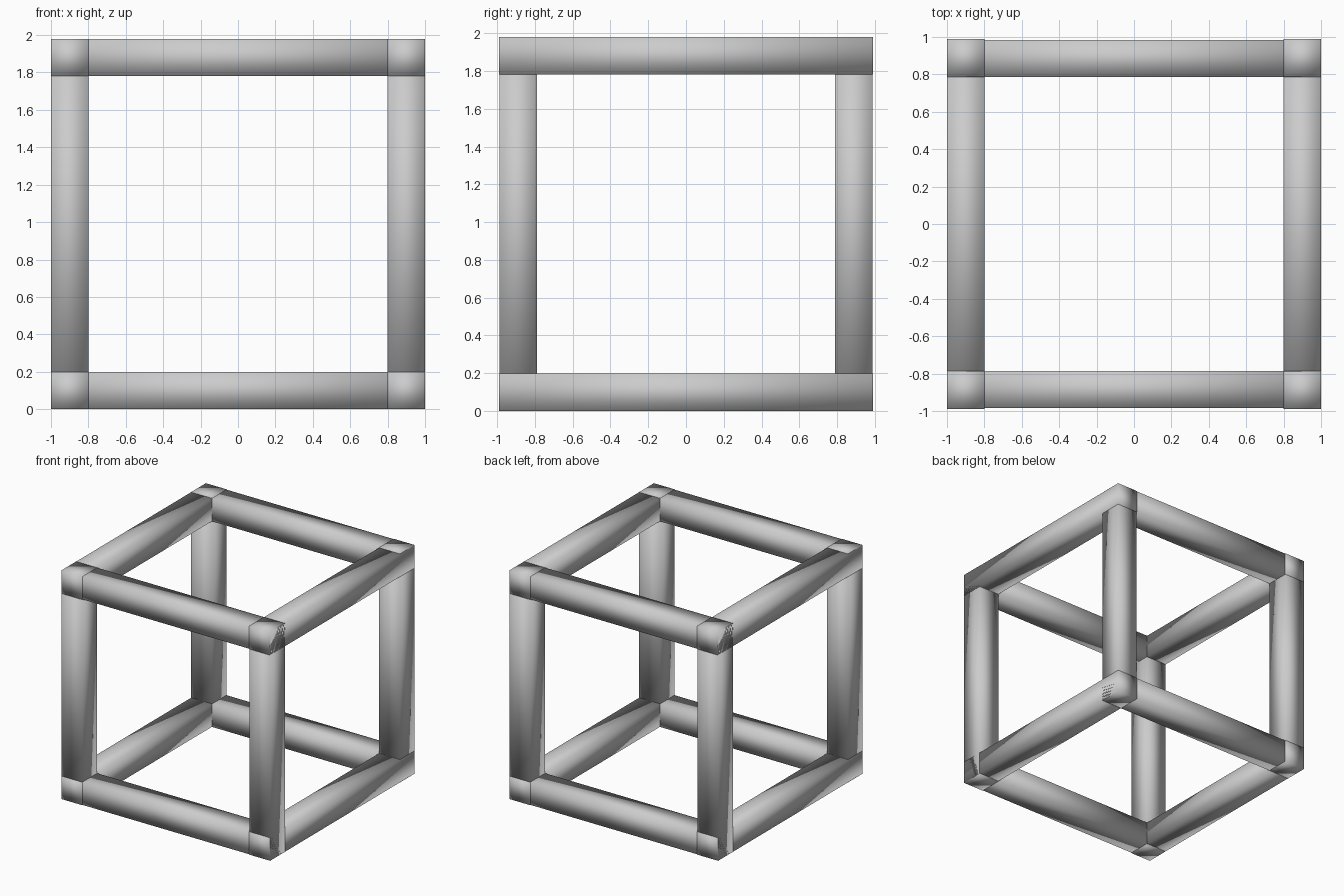
import bpy

if "Cube" in bpy.data.objects:
    bpy.data.objects.remove(bpy.data.objects["Cube"])

T = 0.2      # beam thickness
H = 1.98     # overall height and depth


def beam(name, centre, size):
    bpy.ops.mesh.primitive_cube_add(size=1, location=centre)
    ob = bpy.context.object
    ob.name = name
    ob.scale = size
    bpy.ops.object.transform_apply(location=False, rotation=False, scale=True)
    bpy.ops.object.shade_smooth()   # soft, tube-like shading on square beams
    return ob


levels = (("bottom", T / 2), ("top", H - T / 2))
sides = (("left", -0.9), ("right", 0.9))
depths = (("front", -1), ("back", 1))

# Crosswise beams, set a hair behind the corners
for dn, d in depths:
    for ln, z in levels:
        beam(f"{dn}_{ln}_beam", (0, d * 0.885, z), (1.998, T, T - 0.002))

# Front-to-back beams
for sn, x in sides:
    for ln, z in levels:
        beam(f"{sn}_{ln}_beam", (x, 0, z), (T, H, T - 0.002))

# Upright posts
for sn, x in sides:
    for dn, d in depths:
        beam(f"{dn}_{sn}_post", (x, d * 0.888, H / 2), (T, T, H))
